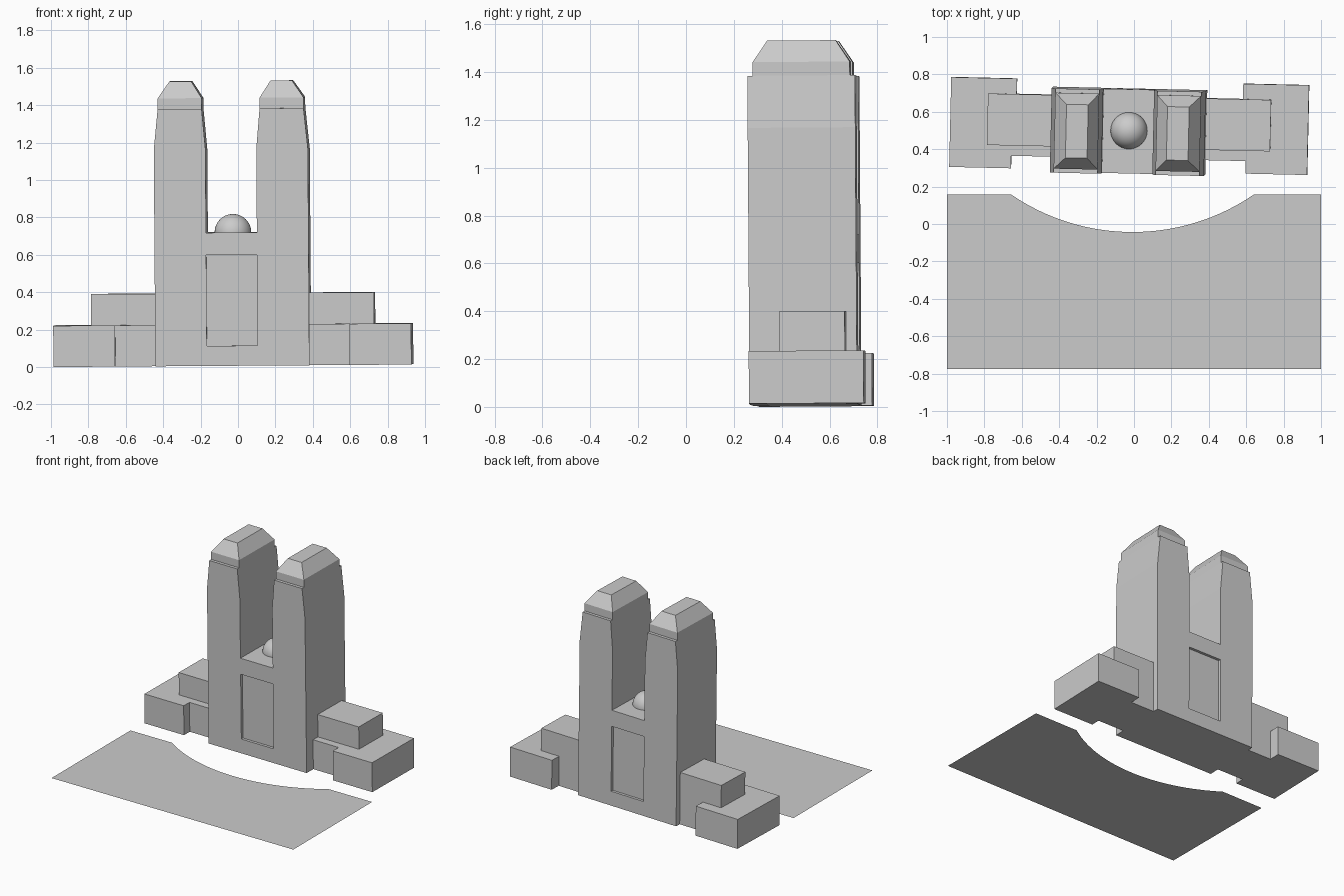
import bpy, bmesh, math
from mathutils import Matrix, Vector

cube = bpy.data.objects.get("Cube")
if cube:
    bpy.data.objects.remove(cube, do_unlink=True)

# One stone colour
stone = bpy.data.materials.new("stone grey")
stone.use_nodes = True
COLOR = (0.6, 0.6, 0.6, 1)
stone.diffuse_color = COLOR
stone.node_tree.nodes["Principled BSDF"].inputs["Base Color"].default_value = COLOR

# The building stands slightly turned and tilted on the site
POSE = (Matrix.Translation((-0.025, 0.5, 0.008))
        @ Matrix.Rotation(math.radians(-1.3), 4, "Z")
        @ Matrix.Rotation(math.radians(-0.4), 4, "Y")
        @ Matrix.Rotation(math.radians(0.4), 4, "X"))


def finish(name, bm, pose=POSE):
    bmesh.ops.recalc_face_normals(bm, faces=bm.faces)
    mesh = bpy.data.meshes.new(name)
    bm.to_mesh(mesh)
    bm.free()
    mesh.materials.append(stone)
    obj = bpy.data.objects.new(name, mesh)
    bpy.context.collection.objects.link(obj)
    obj.matrix_world = pose
    return obj


def prism(name, outline, direction):
    """Extrude a flat outline along a direction."""
    bm = bmesh.new()
    face = bm.faces.new([bm.verts.new(p) for p in outline])
    out = bmesh.ops.extrude_face_region(bm, geom=[face])
    moved = [v for v in out["geom"] if isinstance(v, bmesh.types.BMVert)]
    bmesh.ops.translate(bm, verts=moved, vec=Vector(direction))
    return finish(name, bm)


def loft(name, rings):
    """Join rectangles (x0, x1, half depth, z) from bottom to top."""
    bm = bmesh.new()
    loops = [[bm.verts.new(p) for p in ((a, -d, z), (b, -d, z), (b, d, z), (a, d, z))]
             for a, b, d, z in rings]
    bm.faces.new(loops[0])
    bm.faces.new(loops[-1])
    for low, high in zip(loops, loops[1:]):
        for i in range(4):
            j = (i + 1) % 4
            bm.faces.new((low[i], low[j], high[j], high[i]))
    return finish(name, bm)


# Main body: two towers joined by a bridge, as one front profile
half = [(0.412, 0), (0.412, 1.157), (0.39, 1.375), (0.155, 1.375), (0.136, 1.157), (0.136, 0.712)]
profile = half + [(-x, z) for x, z in reversed(half)]
DEPTH = 0.225
body = prism("tower_body", [(x, -DEPTH, z) for x, z in profile], (0, 2 * DEPTH, 0))

# Recessed panels on the front and back
RECESS = 0.02
for side in (-1, 1):
    y = side * (DEPTH - RECESS)
    panel = [(-0.136, y, 0.107), (0.136, y, 0.107), (0.136, y, 0.592), (-0.136, y, 0.592)]
    cutter = prism("panel_cutter", panel, (0, side * 0.1, 0))
    cutter.hide_render = True
    cut = body.modifiers.new("panel", "BOOLEAN")
    cut.operation = "DIFFERENCE"
    cut.solver = "EXACT"
    cut.object = cutter
    bpy.context.view_layer.update()
    bpy.context.view_layer.objects.active = body
    bpy.ops.object.modifier_apply(modifier=cut.name)
    bpy.data.objects.remove(cutter, do_unlink=True)

# Caps and stepped side wings, mirrored
for side, label in ((1, "left"), (-1, "right")):
    loft(label + "_tower_cap", [
        (side * 0.155, side * 0.39, 0.203, 1.375),
        (side * 0.155, side * 0.39, 0.203, 1.432),
        (side * 0.212, side * 0.328, 0.143, 1.522)])
    wing = [(0.4, -0.148), (0.627, -0.148), (0.627, -0.215), (0.957, -0.215),
            (0.957, 0.265), (0.605, 0.265), (0.605, 0.183), (0.4, 0.183)]
    prism(label + "_lower_wing", [(side * x, y, 0) for x, y in wing], (0, 0, 0.22))
    step = [(0.4, -0.092), (0.757, -0.092), (0.757, 0.183), (0.4, 0.183)]
    prism(label + "_upper_wing", [(side * x, y, 0.215) for x, y in step], (0, 0, 0.172))

# Dome on the bridge
bm = bmesh.new()
bmesh.ops.create_uvsphere(bm, u_segments=48, v_segments=24, radius=0.098,
                          matrix=Matrix.Translation((0.003, 0.004, 0.712)))
for f in bm.faces:
    f.smooth = True
finish("bridge_dome", bm)

# Flat forecourt with a curved bite in its rear edge
MID, HALF, SAG, REAR = -0.008, 0.648, 0.2, 0.157
radius = (HALF ** 2 + SAG ** 2) / (2 * SAG)
sweep = math.asin(HALF / radius)
outline = [(-1, REAR), (-1, -0.775), (1, -0.775), (1, REAR)]
for i in range(33):
    a = sweep * (1 - i / 16)
    outline.append((MID + radius * math.sin(a), REAR - SAG + radius * (1 - math.cos(a))))
bm = bmesh.new()
court = bm.faces.new([bm.verts.new((x, y, 0)) for x, y in outline])
bmesh.ops.triangulate(bm, faces=[court])
forecourt = finish("forecourt", bm, Matrix.Identity(4))
if forecourt.data.polygons[0].normal.z < 0:
    forecourt.data.flip_normals()
